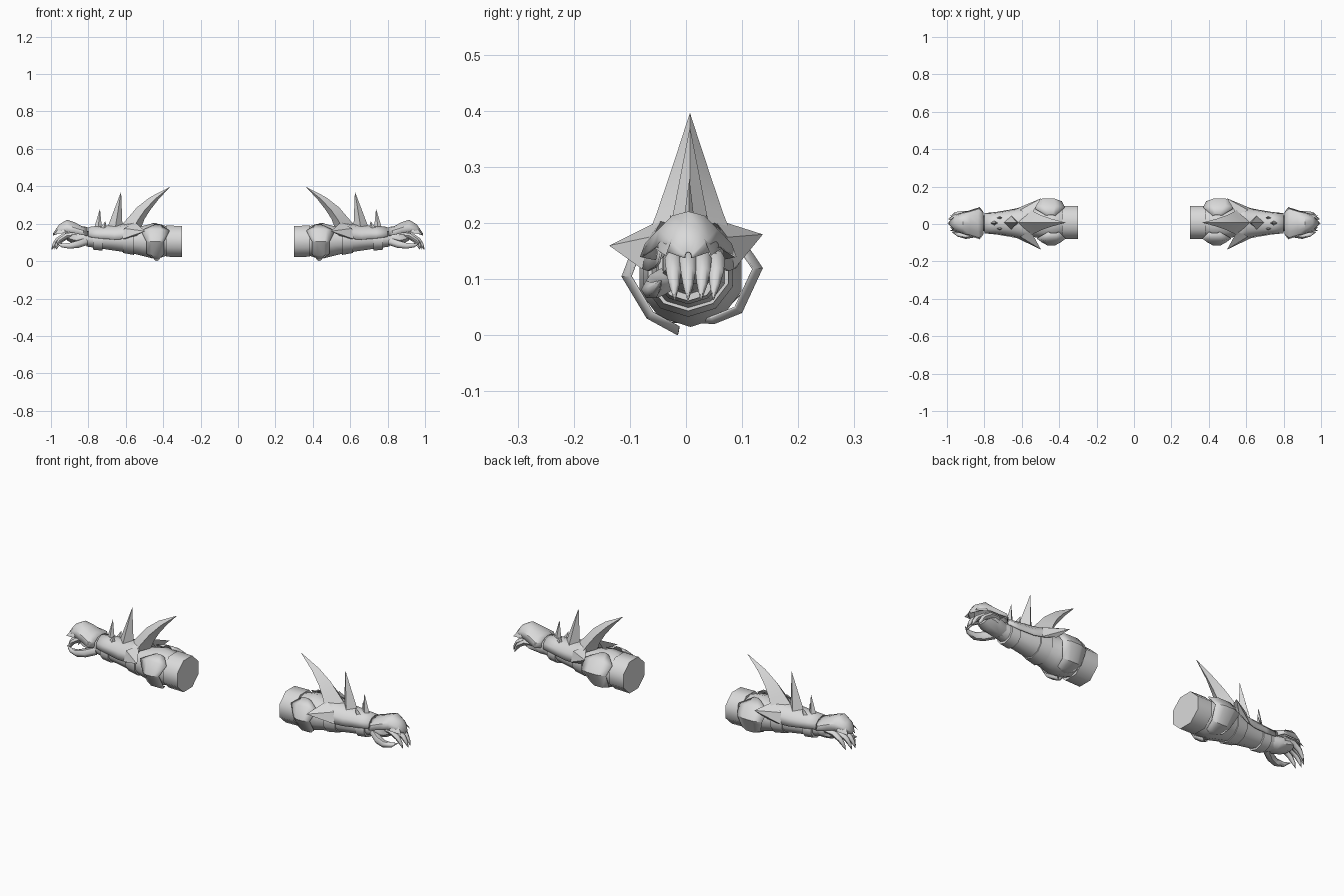
import bpy, math
from mathutils import Vector

if "Cube" in bpy.data.objects:
    bpy.data.objects.remove(bpy.data.objects["Cube"])

steel = bpy.data.materials.new("pale_grey")
steel.diffuse_color = (0.7, 0.7, 0.7, 1)
steel.use_nodes = True
steel.node_tree.nodes["Principled BSDF"].inputs["Base Color"].default_value = steel.diffuse_color


def finish(name, verts, faces, thick=0, angle=35):
    """Make a mesh object, thicken it if asked, and mirror it to the other arm."""
    me = bpy.data.meshes.new(name)
    me.from_pydata([tuple(v) for v in verts], [], faces)
    me.materials.append(steel)
    ob = bpy.data.objects.new(name, me)
    bpy.context.collection.objects.link(ob)
    bpy.ops.object.select_all(action='DESELECT')
    ob.select_set(True)
    bpy.context.view_layer.objects.active = ob
    bpy.ops.object.mode_set(mode='EDIT')
    bpy.ops.mesh.select_all(action='SELECT')
    bpy.ops.mesh.normals_make_consistent(inside=False)
    bpy.ops.object.mode_set(mode='OBJECT')
    bpy.ops.object.shade_smooth_by_angle(angle=math.radians(angle))
    if thick:
        m = ob.modifiers.new("thickness", 'SOLIDIFY')
        m.thickness = thick
    m = ob.modifiers.new("other_arm", 'MIRROR')
    m.use_mirror_merge = False
    return ob


def skin(name, rows, closed=True, thick=0, angle=35):
    """Join equal rows of points with quads; closed rows become capped tubes."""
    n = len(rows[0])
    verts = [p for r in rows for p in r]
    faces = []
    for i in range(len(rows) - 1):
        for j in range(n if closed else n - 1):
            k = (j + 1) % n
            faces.append((i*n + j, i*n + k, (i+1)*n + k, (i+1)*n + j))
    if closed:
        faces += [tuple(range(n)), tuple(range((len(rows)-1)*n, len(rows)*n))]
    return finish(name, verts, faces, thick, angle)


def tube(name, secs, n=8, angle=50):
    """Loft along x; each section is x, centre y, centre z, half width, half height."""
    rows = [[(x, cy + ry*math.cos(2*math.pi*(j+.5)/n), cz + rz*math.sin(2*math.pi*(j+.5)/n))
             for j in range(n)] for x, cy, cz, ry, rz in secs]
    return skin(name, rows, angle=angle)


def limb(name, path, n=6):
    """Tapered finger through (x, y, z, radius) points."""
    rows = []
    for i, p in enumerate(path):
        a, b = path[max(i-1, 0)], path[min(i+1, len(path)-1)]
        d = (Vector(b[:3]) - Vector(a[:3])).normalized()
        u = d.cross(Vector((0, 0, 1))).normalized()
        v = u.cross(d)
        rows.append([Vector(p[:3]) + p[3]*(u*math.cos(2*math.pi*j/n) + v*math.sin(2*math.pi*j/n))
                     for j in range(n)])
    return skin(name, rows, angle=60)


def spike(name, x0, x1, y, w, z, tip):
    """Diamond-based spike."""
    xm = (x0 + x1) / 2
    v = [(x0, y, z), (xm, y - w, z - .012), (x1, y, z), (xm, y + w, z - .012), tip]
    finish(name, v, [(0, 1, 4), (1, 2, 4), (2, 3, 4), (3, 0, 4), (3, 2, 1, 0)])


# Upper sleeve and arm
tube("upper_sleeve", [(.30, .008, .105, .096, .09), (.385, .008, .107, .096, .09)])
tube("forearm", [(.38, .008, .107, .08, .078), (.41, .008, .108, .092, .088),
                 (.46, .008, .108, .096, .093), (.51, .006, .108, .084, .08),
                 (.56, .005, .11, .075, .07), (.63, .004, .112, .066, .06),
                 (.72, .003, .115, .054, .05), (.81, .003, .12, .043, .042)], n=10)

# Straps round the forearm
for i, (a, b, r0, r1) in enumerate([(.555, .615, .084, .075), (.725, .775, .06, .056)]):
    tube(f"strap_{i+1}", [(a, .004, .112, r0, r0*.94), (b, .004, .114, r1, r1*.94)], n=10)

# Elbow plates: each row is y, z and the x range of the plate there
def elbow_plate(name, prof):
    rows = []
    for y, z, x0, x1 in prof:
        iy, iz = .008 + (y-.008)*.88, .108 + (z-.108)*.88
        xa, xb = x0 + (x1-x0)*.3, x0 + (x1-x0)*.7
        rows.append([(x0, iy, iz), (xa, y, z), (xb, y, z), (x1, iy, iz)])
    skin(name, rows, closed=False, thick=.004)


elbow_plate("front_elbow_plate", [(-.05, .198, .40, .46), (-.09, .17, .365, .52),
            (-.115, .105, .395, .49), (-.07, .03, .395, .49), (-.015, .0, .42, .45)])
elbow_plate("back_elbow_plate", [(.05, .203, .42, .47), (.10, .175, .37, .54),
            (.137, .12, .385, .53), (.10, .04, .39, .50), (.05, .02, .40, .49),
            (-.02, .025, .43, .46)])

# Forearm guard: arched rows of x, half width, edge height, ridge height
def arch(x, w, ze, zt, sweep=0, cy=.004):
    pts = []
    for t, h in [(-1, 0), (-.9, .5), (-.5, .88), (0, 1), (.5, .88), (.9, .5), (1, 0)]:
        pts.append((x - sweep*abs(t)**3, cy + w*t, ze + (zt-ze)*h))
    return pts


skin("forearm_guard", [arch(.80, .054, .13, .183), arch(.74, .06, .122, .187),
     arch(.66, .073, .115, .192), arch(.60, .086, .12, .2), arch(.56, .098, .14, .212, .015)],
     closed=False, thick=.004)

# Flared points at the back corners of the guard
for s, nm, ty, tz in [(-1, "front", -.137, .16), (1, "back", .137, .18)]:
    c = .004
    v = [(.62, c + s*.082, .118), (.545, c + s*.096, .135), (.55, c + s*.045, .208),
         (.61, c + s*.07, .175), (.497, ty, tz)]
    finish(nm + "_flare", v, [(0, 1, 4), (1, 2, 4), (2, 3, 4), (3, 0, 4), (0, 3, 2, 1)])

# Large swept spike: rows of rear x, rear z, front x, front z, half width
rows = []
for xr, zr, xf, zf, w in [(.515, .185, .625, .19, .075), (.50, .225, .585, .235, .058),
                          (.468, .275, .54, .288, .04), (.425, .33, .47, .342, .021),
                          (.365, .395, .366, .396, .0005)]:
    xm, zm = xr*.6 + xf*.4, zr*.6 + zf*.4
    rows.append([(xr, .007, zr), (xm, .007 - w, zm - .01*w/.075),
                 (xf, .007, zf), (xm, .007 + w, zm - .01*w/.075)])
skin("large_spike", rows, angle=40)

# Smaller spikes
spike("middle_spike", .618, .695, .007, .038, .188, (.625, .007, .372))
spike("small_spike", .728, .768, .005, .014, .182, (.738, .006, .28))
for s in (-1, 1):
    spike("stud_front" if s < 0 else "stud_back", .705, .735, .004 + s*.028, .009, .18,
          (.708, .004 + s*.032, .215))

# Hand, fingers and thumb
tube("palm", [(.79, .003, .12, .042, .042), (.83, .006, .122, .052, .042),
              (.88, .012, .128, .056, .038), (.915, .015, .135, .045, .026)], n=8)
for i, (y, dx) in enumerate([(-.022, -.015), (.004, 0), (.03, -.004), (.054, -.025)]):
    limb(f"finger_{i+1}", [(.88 + dx, y*.9, .14, .017), (.93 + dx, y, .137, .016),
                           (.968 + dx, y, .112, .013), (.985 + dx, y*.95, .088, .009),
                           (.997 + dx, y*.9, .063, .001)])
limb("thumb", [(.815, -.025, .105, .022), (.86, -.052, .09, .022), (.90, -.062, .082, .018),
               (.94, -.056, .084, .012), (.972, -.044, .098, .001)])

# Pointed plate over the back of the hand
skin("hand_plate", [arch(.805, .06, .135, .182), arch(.835, .086, .14, .187, .01),
     arch(.875, .07, .15, .208), arch(.915, .058, .158, .221),
     arch(.955, .042, .15, .197), arch(.988, .008, .138, .15)], closed=False, thick=.004)
# Claw points on the plate's front edge
for s in (-1, 1):
    v = [(.90, .004 + s*.06, .155), (.945, .004 + s*.02, .195), (.93, .004 + s*.052, .165),
         (.983, .004 + s*.04, .142)]
    finish("front_claw" if s < 0 else "back_claw", v, [(0, 1, 3), (1, 2, 3), (2, 0, 3), (0, 2, 1)])
